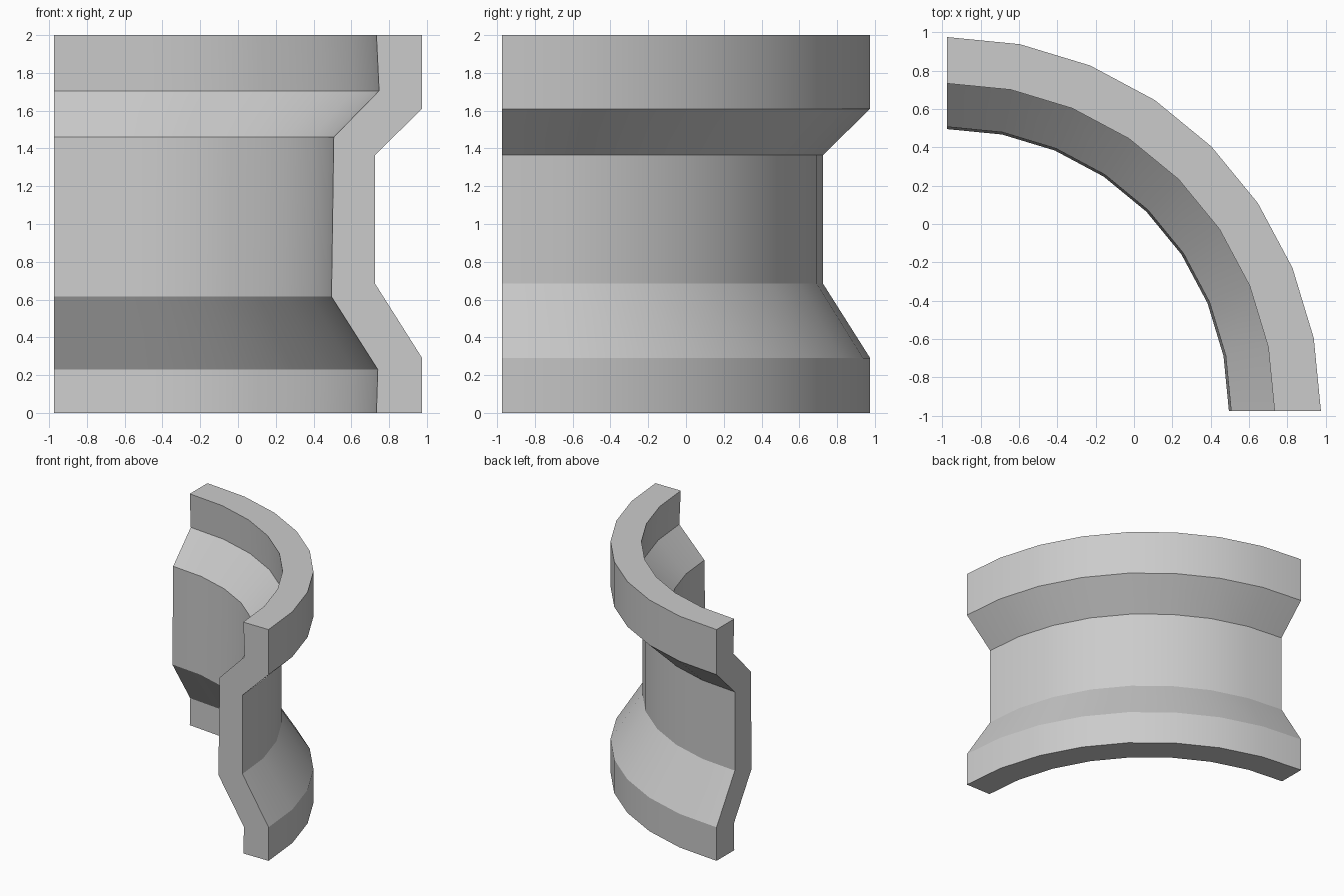
import bpy, bmesh, math
from mathutils import Vector

if "Cube" in bpy.data.objects:
    bpy.data.objects.remove(bpy.data.objects["Cube"])

# Wall cross-section as (radius from the corner axis, height)
OUTER = [(1.95, 0), (1.95, 0.29), (1.70, 0.685), (1.70, 1.365), (1.95, 1.61), (1.95, 2)]
INNER = [(1.708, 2), (1.722, 1.705), (1.482, 1.46), (1.47, 0.615), (1.715, 0.23), (1.708, 0)]
CORNER = -0.975
STEPS = 8

bm = bmesh.new()

# Sweep the section through a quarter turn, in eight flat steps
section = [bm.verts.new((CORNER + r, CORNER, z)) for r, z in OUTER + INNER]
start = bm.faces.new(section)
ring = [e for e in start.edges]
swept = bmesh.ops.spin(bm, geom=ring, cent=Vector((CORNER, CORNER, 0)), axis=(0, 0, 1),
                       angle=math.pi / 2, steps=STEPS, use_duplicate=False)

# Close the far end
end = [v for v in swept["geom_last"] if isinstance(v, bmesh.types.BMVert)]
end_edges = [e for e in bm.edges if e.is_boundary]
bmesh.ops.contextual_create(bm, geom=end_edges)
bmesh.ops.recalc_face_normals(bm, faces=bm.faces[:])

mesh = bpy.data.meshes.new("curved_wall_corner")
bm.to_mesh(mesh)
bm.free()
wall = bpy.data.objects.new("curved_wall_corner", mesh)
bpy.context.collection.objects.link(wall)

# Smooth round the curve, crisp at the ledges and ends
bpy.context.view_layer.objects.active = wall
wall.select_set(True)
bpy.ops.object.shade_smooth_by_angle(angle=math.radians(30))
